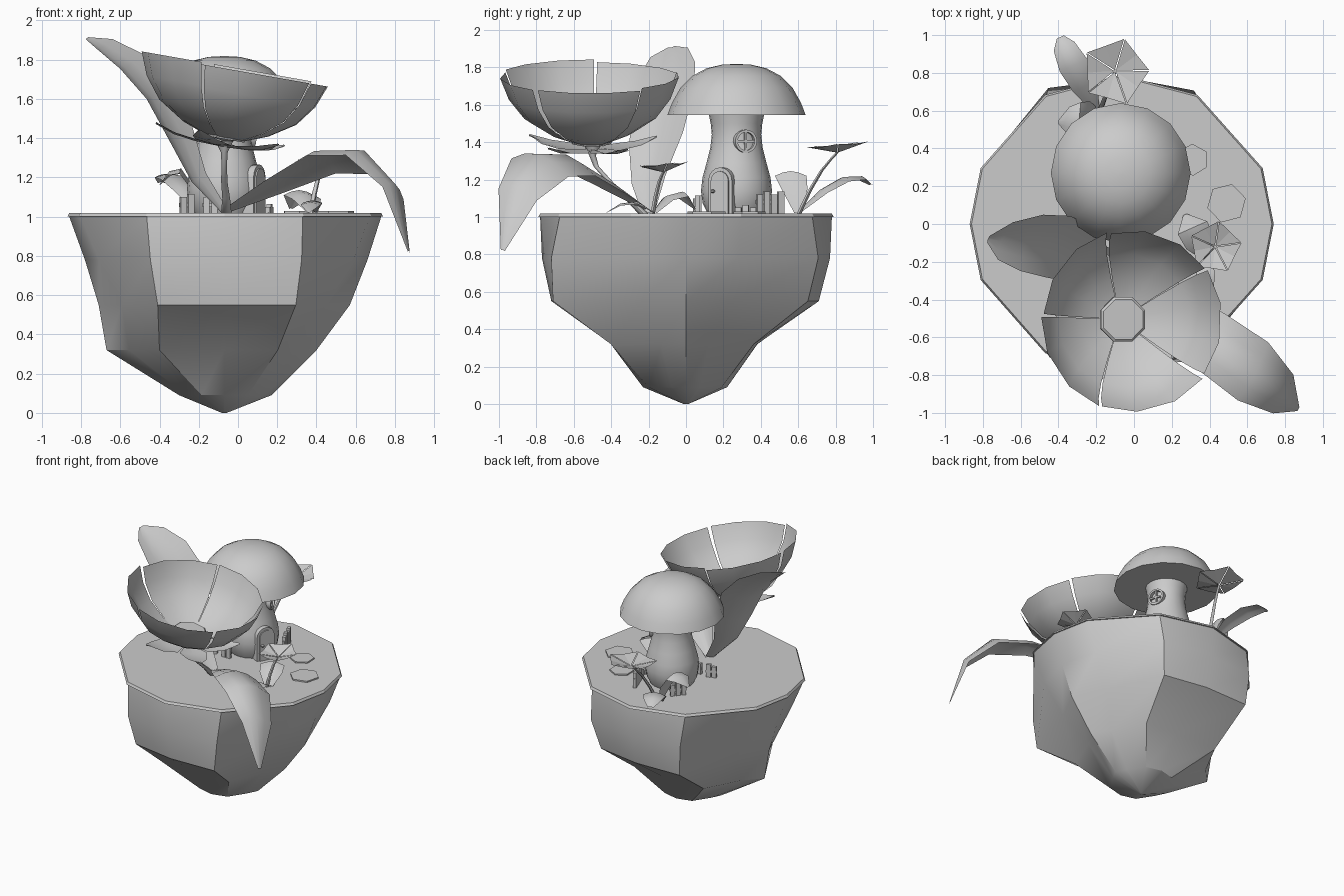
import bpy, bmesh
from math import sin, cos, pi, radians
from mathutils import Vector, Matrix

if "Cube" in bpy.data.objects:
    bpy.data.objects.remove(bpy.data.objects["Cube"])


def make(name, verts, faces, smooth=None, mat=None):
    me = bpy.data.meshes.new(name)
    me.from_pydata([tuple(v) for v in verts], [], faces)
    if mat:
        me.transform(mat)
    bm = bmesh.new()
    bm.from_mesh(me)
    bmesh.ops.recalc_face_normals(bm, faces=bm.faces)
    bm.to_mesh(me)
    bm.free()
    ob = bpy.data.objects.new(name, me)
    bpy.context.collection.objects.link(ob)
    if smooth:
        bpy.ops.object.select_all(action='DESELECT')
        ob.select_set(True)
        bpy.context.view_layer.objects.active = ob
        bpy.ops.object.shade_smooth_by_angle(angle=radians(smooth))
    return ob


def loft(name, rings, smooth=None, mat=None):
    """Closed skin through rings with equal vertex counts, capped at both ends."""
    n = len(rings[0])
    faces = [tuple(range(n)), tuple(range((len(rings) - 1) * n, len(rings) * n))]
    for k in range(len(rings) - 1):
        for i in range(n):
            j = (i + 1) % n
            faces.append((k * n + i, k * n + j, k * n + n + j, k * n + n + i))
    return make(name, [v for r in rings for v in r], faces, smooth, mat)


def ring(r, z, n, cx=0, cy=0, rot=0):
    return [(cx + r * cos(rot + 2 * pi * i / n), cy + r * sin(rot + 2 * pi * i / n), z) for i in range(n)]


def lathe(name, prof, n, cx=0, cy=0, smooth=None, mat=None, rot=0):
    return loft(name, [ring(r, z, n, cx, cy, rot) for r, z in prof], smooth, mat)


def grid(name, rows, smooth=None, mat=None):
    m = len(rows[0])
    faces = [(r * m + c, r * m + c + 1, r * m + m + c + 1, r * m + m + c)
             for r in range(len(rows) - 1) for c in range(m - 1)]
    return make(name, [v for r in rows for v in r], faces, smooth, mat)


def leaf(name, pts, side, fold):
    """Folded blade: pts are (x, y, z, half width)."""
    s, f = Vector(side).normalized(), Vector(fold)
    rows = []
    for x, y, z, w in pts:
        c = Vector((x, y, z))
        rows.append([c - s * w, c - s * w * .5 + f * w * .7, c + f * w, c + s * w * .5 + f * w * .7, c + s * w])
    return grid(name, rows, 50)


def box(name, x0, x1, y0, y1, z0, z1, mat=None):
    return loft(name, [[(x0, y0, z), (x1, y0, z), (x1, y1, z), (x0, y1, z)] for z in (z0, z1)], None, mat)


def stalk(name, pts, n=6):
    return loft(name, [ring(r, z, n, x, y) for x, y, z, r in pts], 60)


# Floating island: lobed rock, thin turf on top
ANG = [0, 22, 60, 90, 120, 158, 180, 202, 240, 270, 300, 338]


def rock_ring(z, xr, xl, yf, yb, corner=1, dent=1, skew=0):
    out = []
    for a in ANG:
        c, s = cos(radians(a)), sin(radians(a))
        k = 1
        if a in (60, 120, 240, 300):
            k = corner + (skew if a in (120, 300) else -skew)
        elif a % 90:
            k = dent
        out.append((-.07 + k * c * (xr if c > 0 else xl), k * s * (yb if s > 0 else yf), z))
    return out


loft("island_rock", [rock_ring(0, .012, .012, .012, .012), rock_ring(.09, .24, .23, .23, .22, 1, .9),
                     rock_ring(.32, .47, .60, .40, .38, 1.13, .87, .03), rock_ring(.55, .64, .64, .72, .71, 1.1, .88, .04),
                     rock_ring(.78, .73, .71, .77, .77, 1.07, .97, .01), rock_ring(1, .8, .79, .78, .78)], 28)
loft("turf", [rock_ring(1, .81, .80, .79, .79), rock_ring(1.018, .80, .79, .78, .78)])

# Mushroom house
MX, MY = -.07, .27
lathe("house_stem", [(.15, 1.01), (.18, 1.07), (.19, 1.14), (.182, 1.21), (.16, 1.29), (.14, 1.37),
                     (.132, 1.44), (.138, 1.5), (.15, 1.56)], 20, MX, MY, 50)
lathe("mushroom_cap", [(.14, 1.545), (.37, 1.545), (.345, 1.61), (.30, 1.69), (.235, 1.755),
                       (.16, 1.795), (.08, 1.814), (.01, 1.818)], 16, MX, MY, 50)


def arch(w, h):
    return [(-w, 1.01), (w, 1.01)] + [(w * cos(a * pi / 8), h - w + w * sin(a * pi / 8)) for a in range(9)]


# Door and round window, set outwards along local x
door = Matrix.Translation((MX, MY, 0)) @ Matrix.Rotation(radians(-26), 4, 'Z')
for nm, w, h, d in (("door_frame", .07, 1.265, .2), ("door_panel", .052, 1.245, .208)):
    loft(nm, [[(x, y, z) for y, z in arch(w, h)] for x in (.1, d)], 40, door)
lathe("door_knob", [(.004, 1.128), (.012, 1.134), (.012, 1.142), (.004, 1.148)], 8, .218, -.035, 40, door)
win = Matrix.Translation((MX, MY, 1.405)) @ Matrix.Rotation(radians(20), 4, 'Z')
sect = [(.048, .1), (.062, .1), (.062, .152), (.048, .152), (.048, .1)]
loops = [[(x, r * cos(a * pi / 10), r * sin(a * pi / 10)) for r, x in sect] for a in range(21)]
grid("window_frame", loops, 30, win)
box("window_bar_upright", .12, .146, -.006, .006, -.05, .05, win)
box("window_bar_cross", .12, .146, -.05, .05, -.006, .006, win)


# Little fences around the house
def fence(name, x, y, deg, n, h, step=.04):
    m = Matrix.Translation((x, y, 0)) @ Matrix.Rotation(radians(deg), 4, 'Z')
    for i in range(n):
        c = (i - (n - 1) / 2) * step
        box(f"{name}_post_{i}", c - .016, c + .016, -.012, .012, 1.01, h + .015 * (i % 2), m)
    e = n * step / 2
    box(name + "_rail", -e, e, -.004, .008, h - .05, h - .03, m)


fence("front_fence_left", -.26, .06, 20, 2, 1.10)
fence("front_fence_right", -.14, .06, 0, 2, 1.10)
fence("side_fence", .16, .32, 80, 3, 1.05)
fence("back_fence", .10, .45, 110, 4, 1.12)
fence("rear_fence", -.24, .44, 50, 3, 1.10)

# Stepping stones
for i, (x, y, r) in enumerate(((.49, .11, .105), (.31, .34, .085))):
    lathe(f"stepping_stone_{i}", [(r, 1.01), (r, 1.028)], 6, x, y, None, None, .25 + i * .3)

# Great flower: five-petal bowl leaning right
bowl = Matrix.Translation((-.07, -.505, 1.385)) @ Matrix.Rotation(radians(10), 4, 'Y')
prof = [(.01, .0), (.11, .02), (.22, .062), (.35, .145), (.43, .25), (.475, .365)]
for p in range(5):
    rows, k = [], (1.01, .99, 1.01, 1.04, 1.03)[p]
    for i, (r, z) in enumerate(prof):
        half = 35.8 - .2 * i
        rows.append([(k * r * cos(radians(a)), k * r * sin(radians(a)), z + .012 * (p % 2) * (i / 5))
                     for a in (p * 71.8 - 2 + t * half for t in (-1, -.36, .36, 1))])
    grid(f"great_petal_{p}", rows, 50, bowl)
    # sepal under each petal
    a = radians(p * 72 + 32)
    u, v = Vector((cos(a), sin(a), 0)), Vector((-sin(a), cos(a), 0))
    rows = [[u * r - v * w + Vector((0, 0, z)), u * r + Vector((0, 0, z - .01)), u * r + v * w + Vector((0, 0, z))]
            for r, w, z in ((.01, .01, -.02), (.15, .1, -.015), (.26, .07, 0), (.36, .005, .035))]
    grid(f"sepal_{p}", rows, 50, bowl)
lathe("flower_heart", [(.11, .01), (.128, .05), (.128, .07), (.115, .08)], 8, 0, 0, None, bowl, pi / 8)
stalk("great_stem", [(-.06, -.22, 1.01, .028), (-.06, -.3, 1.09, .02), (-.07, -.4, 1.18, .016),
                     (-.07, -.48, 1.27, .014), (-.07, -.5, 1.33, .018), (-.07, -.5, 1.385, .045)], 8)

# Great leaves
leaf("drooping_leaf", [(-.06, -.2, 1.03, .03), (.18, -.41, 1.15, .11), (.42, -.63, 1.265, .17),
                       (.63, -.78, 1.265, .18), (.79, -.9, 1.12, .12), (.87, -.98, .82, .012)],
     (.42, .8, -.25), (.08, -.05, .4))
leaf("upright_leaf", [(-.07, -.2, 1.03, .04), (-.2, -.2, 1.2, .1), (-.29, -.16, 1.42, .16),
                      (-.40, -.12, 1.64, .18), (-.54, -.1, 1.79, .165), (-.68, -.09, 1.88, .11),
                      (-.77, -.08, 1.91, .02)], (.4, 1, .25), (-.2, 0, -.2))


# Small flowers: five flat petals around a slightly sunken middle
def small_flower(name, c, r, base, rot):
    c, b = Vector(c), Vector(base)
    tilt = Matrix.Translation(c) @ Matrix.Rotation(radians(5), 4, 'X') @ Matrix.Translation(-c)
    for i in range(5):
        a0, a1 = (radians(rot + 72 * i + t) for t in (.8, 71.2))
        am = (a0 + a1) / 2
        pt = [(.005 * cos(am), .005 * sin(am), 0), (r * cos(a0), r * sin(a0), .045),
              (r * .81 * cos(am), r * .81 * sin(am), .036), (r * cos(a1), r * sin(a1), .045)]
        make(f"{name}_petal_{i}", [c + Vector(v) for v in pt], [(0, 1, 2), (0, 2, 3)], None, tilt)
    path = []
    for t in (0, .3, .6, .85, 1):
        q = b.lerp(c, t)
        q.z += .04 * sin(pi * t)
        path.append((q.x, q.y, min(q.z, c.z + .004 * t), .014 - .005 * t))
    stalk(name + "_stem", path)


small_flower("side_flower", (.43, -.12, 1.24), .14, (.37, -.18, 1.01), 10)
small_flower("rear_flower", (-.1, .81, 1.345), .18, (-.18, .6, 1.01), 2)
leaf("side_leaf_front", [(.38, -.17, 1.02, .02), (.38, -.26, 1.07, .05), (.37, -.35, 1.06, .05), (.36, -.43, 1.02, .005)],
     (1, 0, 0), (0, 0, .25))
leaf("side_leaf_back", [(.38, -.17, 1.02, .03), (.35, -.1, 1.09, .08), (.31, -.02, 1.11, .085), (.27, .05, 1.04, .01)],
     (.9, .4, 0), (0, 0, .3))
leaf("rear_leaf_long", [(-.2, .6, 1.02, .02), (-.26, .73, 1.13, .07), (-.32, .84, 1.19, .08), (-.37, .94, 1.2, .06),
                        (-.39, .99, 1.17, .02)], (.9, .4, 0), (0, 0, .3))
leaf("rear_leaf_round", [(-.2, .6, 1.02, .02), (-.24, .58, 1.15, .07), (-.29, .56, 1.22, .085), (-.35, .55, 1.21, .07),
                         (-.40, .54, 1.16, .01)], (.1, 1, 0), (0, 0, .3))
